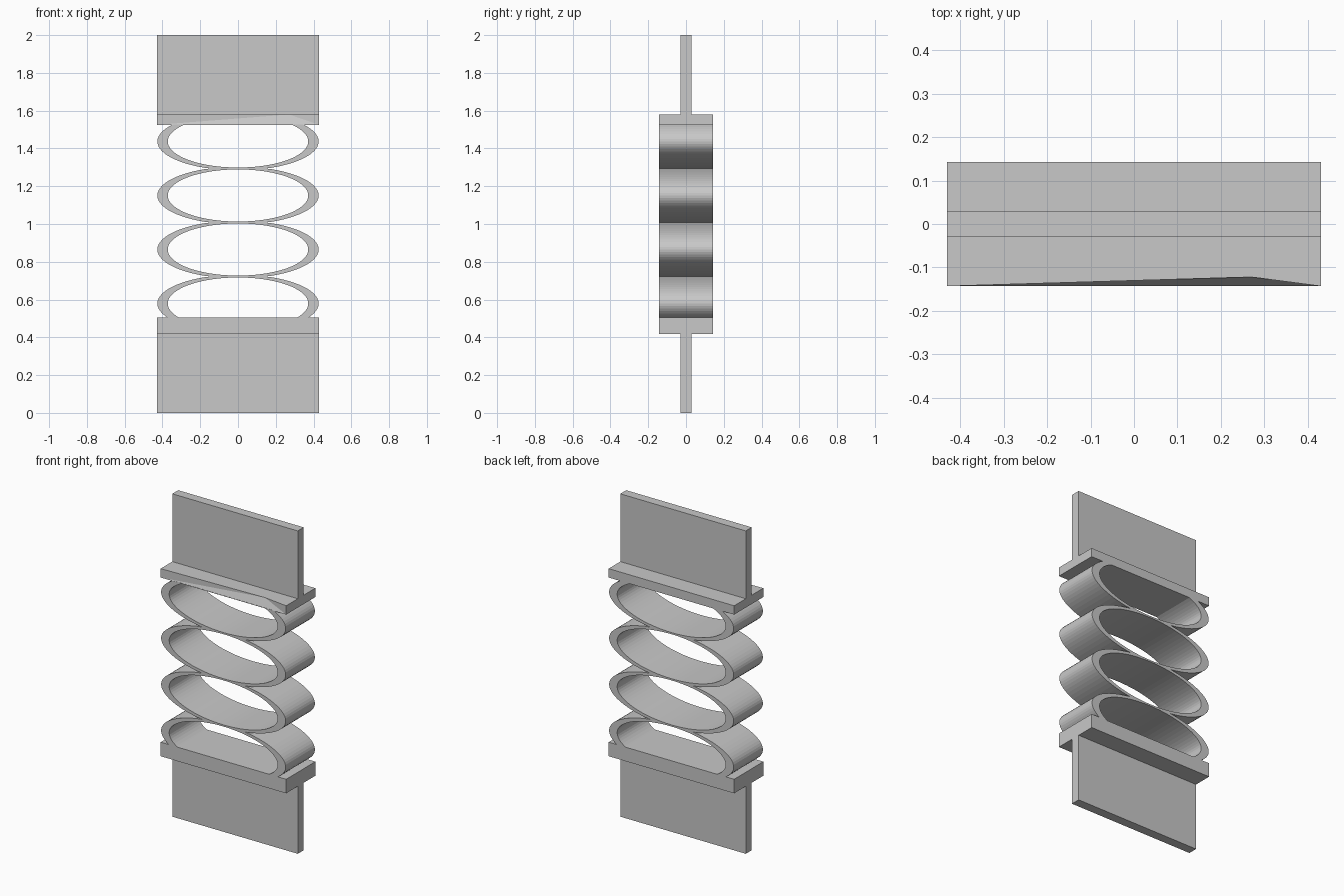
import bpy
import bmesh
from math import cos, sin, tau

default = bpy.data.objects.get("Cube")
if default:
    bpy.data.objects.remove(default, do_unlink=True)

HALF_WIDTH = 0.43
HALF_DEPTH = 0.143
HALF_BLADE = 0.029
PITCH = 0.286
FIRST_RING = 0.579
SEGMENTS = 72

grey = bpy.data.materials.new("plain grey")
grey.use_nodes = True
grey.diffuse_color = (0.58, 0.58, 0.58, 1)
grey.node_tree.nodes["Principled BSDF"].inputs["Base Color"].default_value = (0.58, 0.58, 0.58, 1)


def add_object(name, bm):
    bmesh.ops.recalc_face_normals(bm, faces=bm.faces)
    mesh = bpy.data.meshes.new(name)
    bm.to_mesh(mesh)
    bm.free()
    mesh.materials.append(grey)
    obj = bpy.data.objects.new(name, mesh)
    bpy.context.collection.objects.link(obj)
    return obj


def box(half_depth, low, high):
    bm = bmesh.new()
    bmesh.ops.create_cube(bm, size=1)
    for v in bm.verts:
        v.co = (v.co.x * 2 * HALF_WIDTH, v.co.y * 2 * half_depth,
                high if v.co.z > 0 else low)
    return bm


def ring(name, centre, low, high):
    """Oval band, flattened where it meets a neighbour or an end plate."""
    bm = bmesh.new()

    def loop(rx, rz, y):
        points = []
        for i in range(SEGMENTS):
            a = tau * i / SEGMENTS
            z = min(max(centre + rz * sin(a), low), high)
            points.append(bm.verts.new((rx * cos(a), y, z)))
        return points

    loops = [loop(0.427, 0.153, -HALF_DEPTH), loop(0.427, 0.153, HALF_DEPTH),
             loop(0.372, 0.138, HALF_DEPTH), loop(0.372, 0.138, -HALF_DEPTH)]
    for k in range(4):
        a, b = loops[k], loops[(k + 1) % 4]
        for i in range(SEGMENTS):
            j = (i + 1) % SEGMENTS
            bm.faces.new((a[i], a[j], b[j], b[i]))
    add_object(name, bm)


# End blades and lower plate
add_object("lower_blade", box(HALF_BLADE, 0, 0.43))
add_object("upper_blade", box(HALF_BLADE, 1.57, 2))
add_object("lower_plate", box(HALF_DEPTH, 0.418, 0.505))

# Upper plate, with its front top edge dented inward
bm = box(HALF_DEPTH, 1.525, 1.58)
edge = next(e for e in bm.edges
            if all(v.co.y < 0 and v.co.z > 1.55 for v in e.verts))
dent = bmesh.ops.subdivide_edges(bm, edges=[edge], cuts=1)["geom_inner"]
for v in dent:
    if isinstance(v, bmesh.types.BMVert):
        v.co = (0.27, -0.122, 1.58)
front = [f for f in bm.faces if f.normal.y < -0.5]
bmesh.ops.triangulate(bm, faces=front)
add_object("upper_plate", bm)

# Stack of oval spring rings, trimmed inside the end plates
for n in range(4):
    centre = FIRST_RING + n * PITCH
    ring(f"spring_ring_{n + 1}", centre,
         max(centre - PITCH / 2, 0.495), min(centre + PITCH / 2, 1.528))
